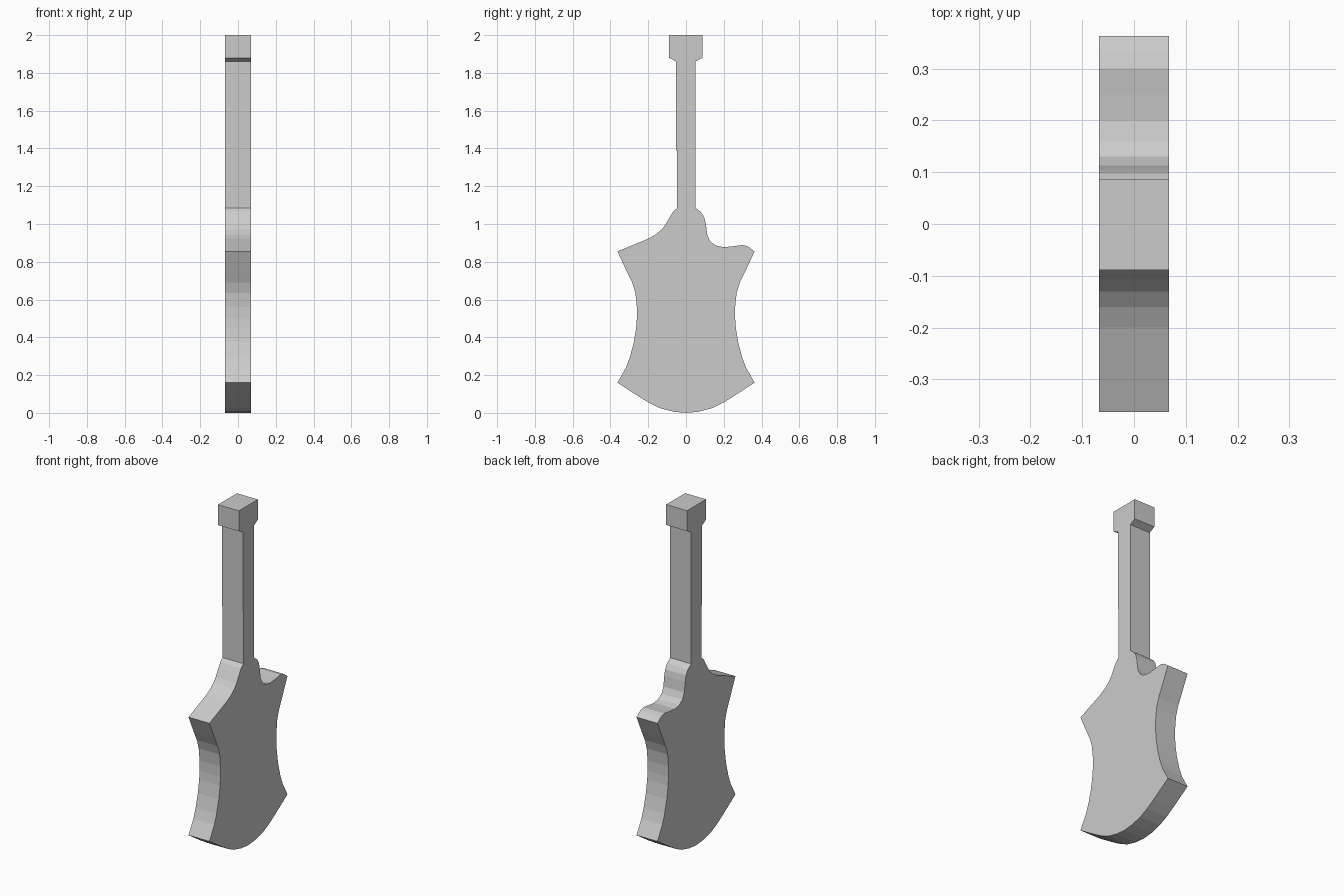
import bpy, bmesh

if "Cube" in bpy.data.objects:
    bpy.data.objects.remove(bpy.data.objects["Cube"])

HALF_DEPTH = 0.068

# Lower body edge on +y, from the bottom centre up to the shoulder tip (mirrored for -y)
lower_body = [(0.065, 0.006), (0.135, 0.024), (0.19, 0.05), (0.243, 0.082), (0.363, 0.16),
              (0.318, 0.24), (0.297, 0.295), (0.276, 0.375), (0.264, 0.45), (0.26, 0.5),
              (0.26, 0.56), (0.268, 0.635), (0.285, 0.69), (0.312, 0.745), (0.363, 0.855)]

# Scooped shoulder on +y, from the tip up to the neck
cutaway = [(0.33, 0.88), (0.30, 0.889), (0.25, 0.882), (0.20, 0.877), (0.16, 0.885),
           (0.13, 0.905), (0.113, 0.94), (0.105, 1.0), (0.097, 1.035), (0.08, 1.062)]

# Neck and head, up the +y side and down the -y side
neck_and_head = [(0.05, 1.085), (0.05, 1.86), (0.087, 1.88), (0.087, 2.0),
                 (-0.089, 2.0), (-0.089, 1.88), (-0.052, 1.86), (-0.052, 1.39),
                 (-0.047, 1.39), (-0.047, 1.085)]

# Sloping shoulder on -y, from the neck down to the tip
slope = [(-0.068, 1.065), (-0.087, 1.035), (-0.11, 0.995), (-0.13, 0.97),
         (-0.16, 0.945), (-0.20, 0.922)]

outline = ([(0, 0)] + lower_body + cutaway + neck_and_head + slope
           + [(-y, z) for y, z in reversed(lower_body)])


def extrude_outline(name, points, half_depth):
    """Make a flat-shaded slab from a (y, z) outline, centred on x = 0."""
    bm = bmesh.new()
    face = bm.faces.new([bm.verts.new((-half_depth, y, z)) for y, z in points])
    result = bmesh.ops.extrude_face_region(bm, geom=[face], use_keep_orig=True)
    moved = [v for v in result["geom"] if isinstance(v, bmesh.types.BMVert)]
    bmesh.ops.translate(bm, verts=moved, vec=(2 * half_depth, 0, 0))
    bmesh.ops.recalc_face_normals(bm, faces=bm.faces[:])
    mesh = bpy.data.meshes.new(name)
    bm.to_mesh(mesh)
    bm.free()
    obj = bpy.data.objects.new(name, mesh)
    bpy.context.collection.objects.link(obj)
    return obj


# One solid slab: body, neck and head share a continuous outline
extrude_outline("guitar_body_with_neck", outline, HALF_DEPTH)
